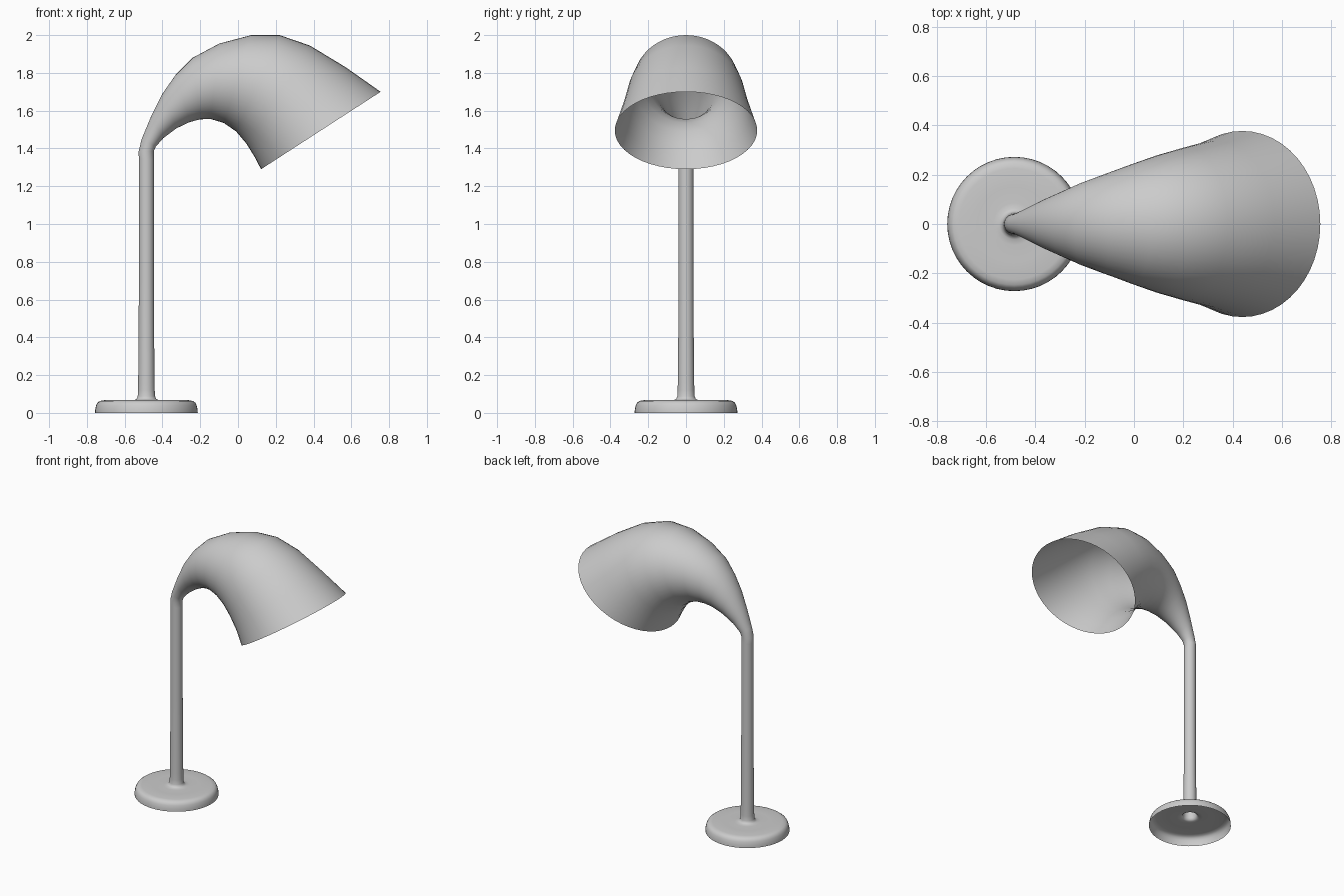
import bpy, bmesh, math
from mathutils import Vector

if "Cube" in bpy.data.objects:
    bpy.data.objects.remove(bpy.data.objects["Cube"])

SEG = 48
STEM_X = -0.485


def loft(name, pairs):
    """Skin circular rings; each ring is given by its outer and inner (x, z) ends."""
    bm = bmesh.new()
    rings = []
    for (ox, oz), (ix, iz) in pairs:
        a, b = Vector((ox, 0, oz)), Vector((ix, 0, iz))
        c, u = (a + b) / 2, (a - b) / 2
        v = Vector((0, -u.length, 0))
        rings.append([bm.verts.new(c + u * math.cos(t) + v * math.sin(t))
                      for t in (2 * math.pi * i / SEG for i in range(SEG))])
    for r, s in zip(rings, rings[1:]):
        for i in range(SEG):
            j = (i + 1) % SEG
            f = bm.faces.new((r[j], r[i], s[i], s[j]))
            f.smooth = True
    bmesh.ops.reverse_faces(bm, faces=bm.faces[:])
    me = bpy.data.meshes.new(name)
    bm.to_mesh(me)
    bm.free()
    ob = bpy.data.objects.new(name, me)
    bpy.context.collection.objects.link(ob)
    return ob


def upright(profile):
    """Turn (radius, z) points into rings around the stem axis."""
    return [((STEM_X - r, z), (STEM_X + r, z)) for r, z in profile]


# hollow foot, open underneath, flaring up into the stem
loft("base", upright([
    (0.272, 0), (0.271, 0.018), (0.266, 0.04), (0.259, 0.054), (0.247, 0.063),
    (0.225, 0.067), (0.15, 0.067), (0.085, 0.067), (0.062, 0.069),
    (0.051, 0.075), (0.046, 0.088), (0.044, 0.12), (0.0435, 0.16)]))

# slim stem tube
loft("stem", upright([(0.0435, 0.16), (0.041, 0.4), (0.04, 0.7), (0.04, 1.34)]))

# bent trumpet shade, open at the rim: (outer edge), (inner edge)
loft("shade", [
    ((-0.525, 1.34), (-0.445, 1.34)),
    ((-0.526, 1.385), (-0.446, 1.385)),
    ((-0.51, 1.45), (-0.435, 1.41)),
    ((-0.46, 1.57), (-0.395, 1.455)),
    ((-0.40, 1.69), (-0.325, 1.507)),
    ((-0.33, 1.79), (-0.255, 1.54)),
    ((-0.24, 1.88), (-0.20, 1.554)),
    ((-0.10, 1.955), (-0.145, 1.556)),
    ((0.07, 2.00), (-0.075, 1.535)),
    ((0.22, 2.00), (-0.01, 1.49)),
    ((0.38, 1.945), (0.045, 1.425)),
    ((0.57, 1.83), (0.088, 1.355)),
    ((0.755, 1.70), (0.122, 1.29))])
